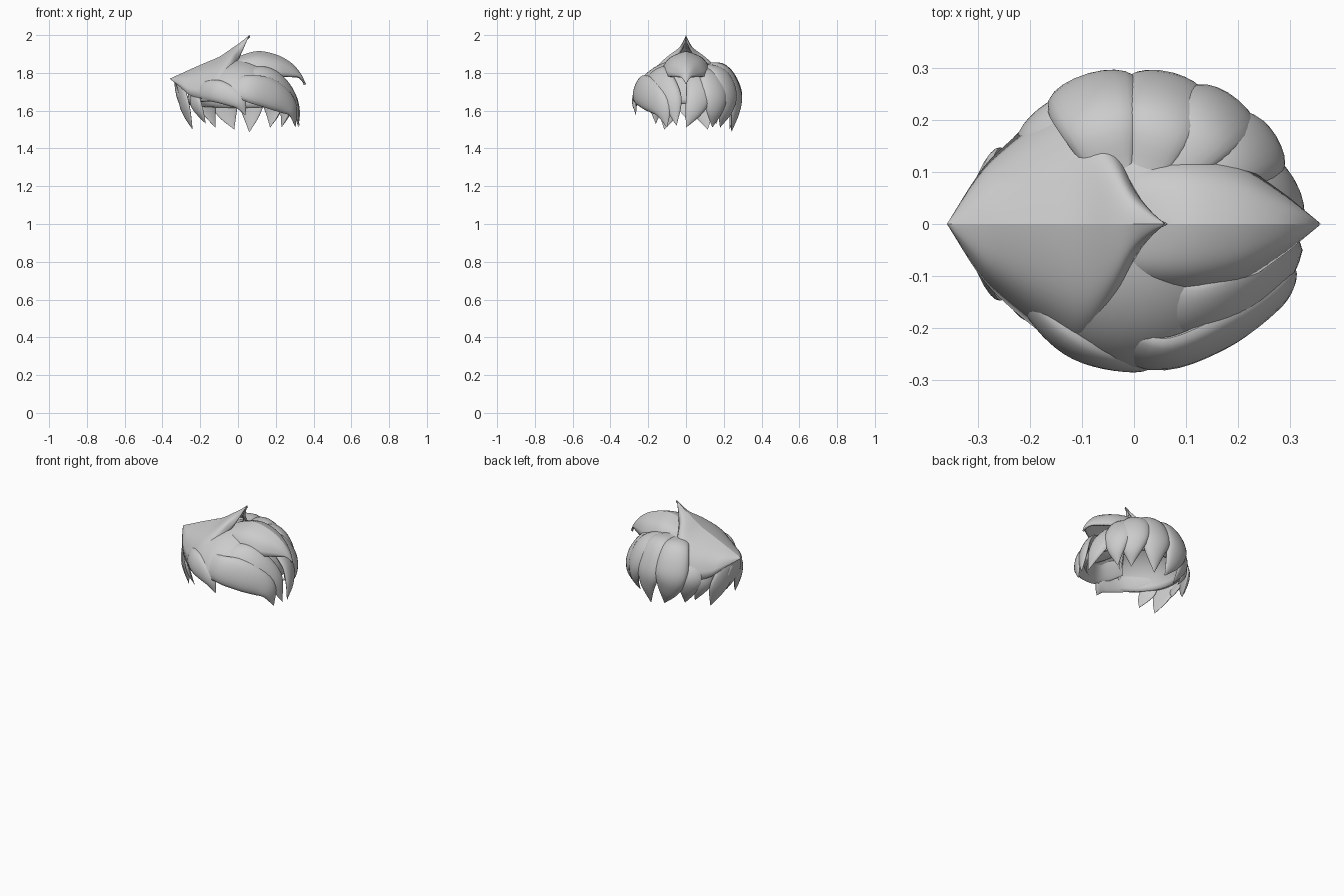
import bpy, bmesh, math
from mathutils import Vector

cube = bpy.data.objects.get("Cube")
if cube:
    bpy.data.objects.remove(cube, do_unlink=True)

hair = bpy.data.materials.new("hair_grey")
hair.use_nodes = True
hair.diffuse_color = (0.6, 0.6, 0.6, 1)
for node in hair.node_tree.nodes:
    if node.type == 'BSDF_PRINCIPLED':
        node.inputs["Base Color"].default_value = (0.6, 0.6, 0.6, 1)

HEAD = Vector((0, 0, 1.64))


def spline(keys, steps):
    """Smooth samples through a list of equal-length tuples."""
    pts = [Vector(k) for k in keys]
    pts = [pts[0] * 2 - pts[1]] + pts + [pts[-1] * 2 - pts[-2]]
    out = []
    for i in range(1, len(pts) - 2):
        a, b, c, d = pts[i - 1:i + 3]
        for j in range(steps):
            t = j / steps
            out.append((b * 2 + (c - a) * t + (a * 2 - b * 5 + c * 4 - d) * t**2
                        + (b * 3 - a - c * 3 + d) * t**3) * 0.5)
    return out + [pts[-2]]


def loft(name, rows, closed, angle, wall=0):
    """Skin rows of points into a smooth object, optionally with a wall."""
    bm = bmesh.new()
    grid = [[bm.verts.new(p) for p in row] for row in rows]
    n = len(rows[0])
    for r, s in zip(grid, grid[1:]):
        for i in range(n if closed else n - 1):
            k = (i + 1) % n
            bm.faces.new((r[i], r[k], s[k], s[i]))
    if closed and not wall:
        bm.faces.new(grid[0])
    bmesh.ops.remove_doubles(bm, verts=bm.verts, dist=0.0004)
    bmesh.ops.recalc_face_normals(bm, faces=bm.faces)
    # open sheets must face away from the head
    if wall and sum((f.calc_center_median() - HEAD).dot(f.normal) for f in bm.faces) < 0:
        bmesh.ops.reverse_faces(bm, faces=bm.faces)
    mesh = bpy.data.meshes.new(name)
    bm.to_mesh(mesh)
    bm.free()
    mesh.materials.append(hair)
    obj = bpy.data.objects.new(name, mesh)
    bpy.context.collection.objects.link(obj)
    bpy.ops.object.select_all(action='DESELECT')
    obj.select_set(True)
    bpy.context.view_layer.objects.active = obj
    bpy.ops.object.shade_smooth_by_angle(angle=math.radians(angle))
    if wall:
        mod = obj.modifiers.new("wall", 'SOLIDIFY')
        mod.thickness = wall
        mod.offset = -1


def lock(name, path, width, thick):
    """Lock lying on the head, thin at its root and ending in a point."""
    pts = spline(path, 6)
    last = len(pts) - 1
    shape = spline([(0.4, 0.15, 0), (0.85, 0.85, 0), (1, 1, 0), (0.68, 0.75, 0), (0, 0, 0)], 6)
    rows = []
    for i, p in enumerate(pts):
        tangent = (pts[min(i + 1, last)] - pts[max(i - 1, 0)]).normalized()
        out = p - HEAD
        out = (out - tangent * out.dot(tangent)).normalized()
        side = tangent.cross(out)
        s = shape[round(i / last * (len(shape) - 1))]
        row = []
        for k in range(20):
            a = math.tau * k / 20
            h = thick * s.y * math.sin(a) * (1 if math.sin(a) > 0 else 0.4)
            row.append(p + side * (width * s.x * math.cos(a)) + out * h)
        rows.append(row)
    loft(name, rows, True, 40)


def ridge_lock(name, stations):
    """Roof-shaped lock along x; stations are (x, ridge z, half width, edge z)."""
    rows = []
    for x, top, w, low in spline(stations, 4):
        row = []
        for k in range(25):
            s = abs(k / 12 - 1)
            drop = 0.3 * s + 0.2 * s**2 + 0.5 * s**6
            row.append(Vector((x, max(w, 0) * (k / 12 - 1), top - (top - low) * drop)))
        rows.append(row)
    loft(name, rows, False, 22, 0.012)


# Hollow cap under the locks, fuller and higher over the brow
cap_rows = []
for r in range(15):
    row = []
    for k in range(48):
        a = math.tau * k / 48
        hem = 1.635 - 0.02 * math.sin(a)
        depth = 0.266 - 0.017 * math.sin(a)
        phi = math.acos((hem - HEAD.z) / 0.235) * r / 14
        row.append(HEAD + Vector((0.27 * math.sin(phi) * math.cos(a),
                                  depth * math.sin(phi) * math.sin(a), 0.235 * math.cos(phi))))
    cap_rows.append(row)
loft("hair_cap", cap_rows, True, 40, 0.02)

# Two ridged locks over the crown
ridge_lock("crest_lock", [
    (-.36, 1.77, 0, 1.768), (-.3, 1.797, .095, 1.72), (-.25, 1.82, .15, 1.68),
    (-.17, 1.855, .215, 1.665), (-.1, 1.885, .25, 1.68), (-.04, 1.925, .16, 1.79),
    (0, 1.952, .07, 1.865), (.03, 1.975, .028, 1.93), (.06, 2.0, 0, 2.0)])
ridge_lock("crown_lock", [
    (-.08, 1.84, .08, 1.80), (0, 1.885, .11, 1.83), (.1, 1.915, .13, 1.81),
    (.2, 1.898, .115, 1.785), (.28, 1.855, .065, 1.78), (.33, 1.80, .025, 1.775),
    (.36, 1.74, 0, 1.74)])

# Rounded locks falling down the back
lock("back_lock_1", [(-.04, .09, 1.845), (-.065, .19, 1.815), (-.08, .25, 1.70),
                     (-.06, .25, 1.6), (-.02, .23, 1.5)], .09, .038)
lock("back_lock_2", [(.02, .09, 1.845), (.05, .19, 1.815), (.06, .25, 1.70),
                     (.07, .255, 1.6), (.06, .24, 1.485)], .085, .038)
lock("back_lock_3", [(.06, .08, 1.845), (.13, .17, 1.80), (.17, .21, 1.70),
                     (.185, .205, 1.6), (.17, .18, 1.51)], .08, .036)
lock("back_lock_4", [(.09, .06, 1.84), (.18, .12, 1.785), (.235, .15, 1.69),
                     (.25, .15, 1.6), (.23, .14, 1.51)], .075, .034)
lock("back_lock_5", [(.1, .02, 1.84), (.2, .06, 1.77), (.265, .07, 1.69),
                     (.305, .04, 1.6), (.32, 0, 1.51)], .07, .028)
lock("back_lock_6", [(-.13, .13, 1.75), (-.155, .175, 1.725), (-.17, .2, 1.67),
                     (-.155, .2, 1.6), (-.12, .18, 1.51)], .07, .025)

# Swept fringe
lock("fringe_lock_1", [(-.23, -.09, 1.70), (-.18, -.17, 1.705), (-.1, -.235, 1.70),
                       (0, -.265, 1.65), (.04, -.265, 1.575)], .06, .028)
lock("fringe_lock_2", [(-.08, -.19, 1.75), (.04, -.245, 1.72), (.17, -.2, 1.69),
                       (.275, -.13, 1.62), (.305, -.1, 1.51)], .085, .034)
lock("fringe_lock_3", [(0, -.12, 1.81), (.1, -.16, 1.785), (.2, -.135, 1.74),
                       (.285, -.075, 1.65), (.325, -.05, 1.52)], .085, .034)

# Hanging points under the crest tip
for label, m in (("front", 1), ("rear", -1)):
    lock(label + "_temple_lock", [(-.325, -.01 * m, 1.75), (-.3, -.05 * m, 1.70), (-.28, -.085 * m, 1.63),
                                  (-.262, -.1 * m, 1.57), (-.24, -.115 * m, 1.5)], .065, .02)
    lock(label + "_side_lock", [(-.23, -.09 * m, 1.71), (-.23, -.125 * m, 1.685), (-.222, -.15 * m, 1.64),
                                (-.2, -.16 * m, 1.59), (-.17, -.16 * m, 1.53)], .045, .018)
lock("temple_centre_lock", [(-.335, 0, 1.76), (-.32, 0, 1.71), (-.305, 0, 1.66),
                            (-.285, 0, 1.61), (-.265, 0, 1.56)], .06, .015)
